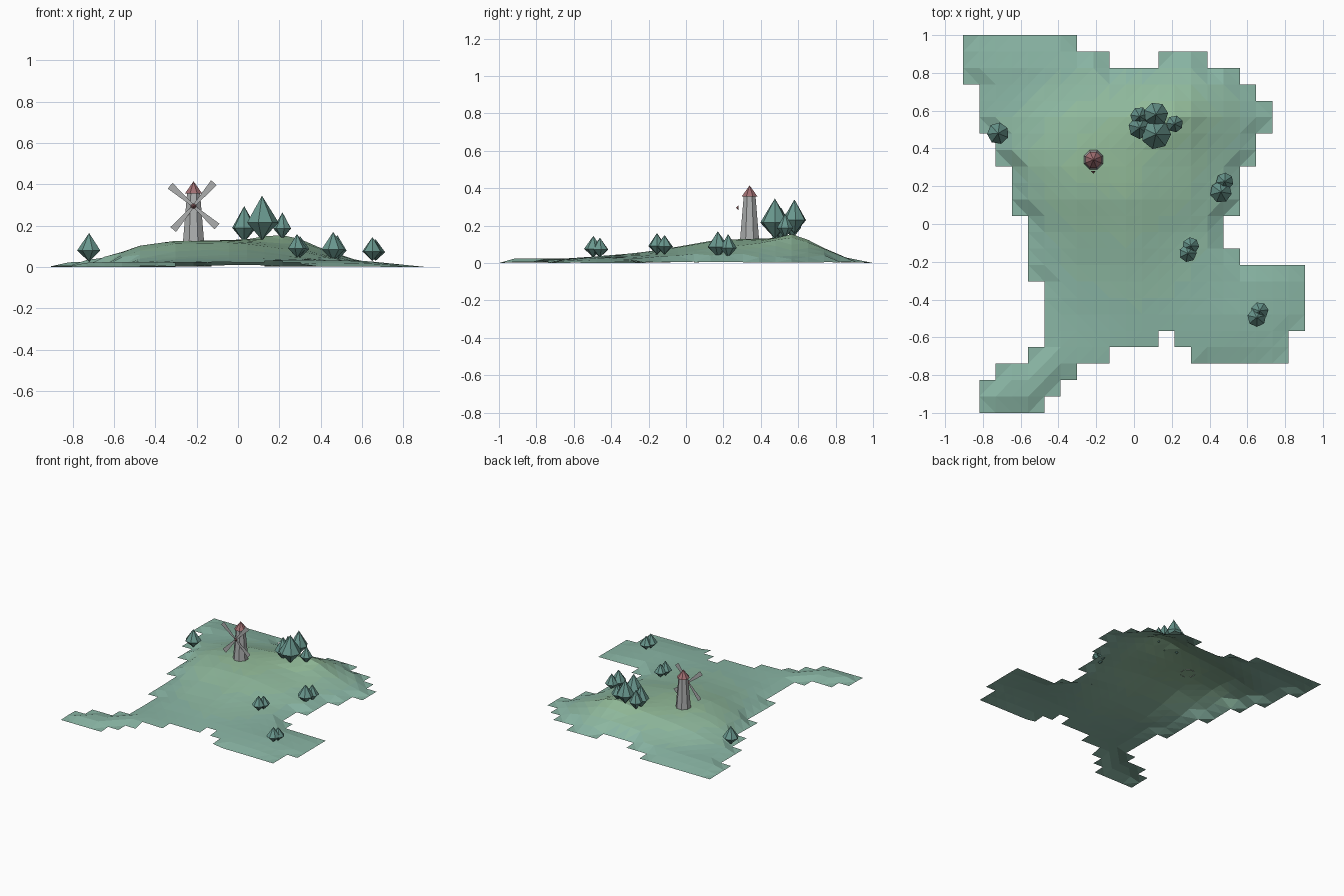
import bpy, bmesh
from math import sin, cos, pi, exp, radians
from mathutils import Matrix

if "Cube" in bpy.data.objects:
    bpy.data.objects.remove(bpy.data.objects["Cube"])


def material(name, rgb):
    m = bpy.data.materials.new(name)
    m.diffuse_color = (*rgb, 1)
    m.use_nodes = True
    m.node_tree.nodes["Principled BSDF"].inputs["Base Color"].default_value = m.diffuse_color
    return m


def finish(name, bm, mats=()):
    mesh = bpy.data.meshes.new(name)
    bm.to_mesh(mesh)
    bm.free()
    for m in mats:
        mesh.materials.append(m)
    ob = bpy.data.objects.new(name, mesh)
    bpy.context.collection.objects.link(ob)
    return ob


# Terrain height: coarse samples blended bilinearly, plus a small summit
XS = [-0.91, -0.62, -0.47, -0.3, 0, 0.3, 0.6, 0.91]
HEIGHTS = [
    (1.0, [0, 0, 0, 0, 0, 0, 0, 0]),
    (0.85, [.02, .03, .03, .03, .04, .03, .01, 0]),
    (0.7, [.02, .03, .045, .06, .09, .09, .02, 0]),
    (0.55, [.02, .045, .085, .11, .135, .13, .025, 0]),
    (0.35, [.015, .055, .11, .13, .13, .10, .015, 0]),
    (0.15, [0, .03, .085, .118, .122, .08, .015, 0]),
    (-0.05, [0, .01, .04, .075, .088, .05, .01, 0]),
    (-0.25, [0, 0, .02, .042, .057, .04, .02, .005]),
    (-0.5, [0, .01, .02, .025, .034, .033, .033, 0]),
    (-0.7, [.01, .02, .025, .025, .02, .018, .015, 0]),
    (-0.92, [.015, .025, .025, .015, 0, 0, 0, 0]),
    (-1.0, [0, 0, 0, 0, 0, 0, 0, 0]),
]


def height(x, y):
    i = max(k for k in range(len(XS) - 1) if k == 0 or XS[k] <= x)
    j = max(k for k in range(len(HEIGHTS) - 1) if k == 0 or HEIGHTS[k][0] >= y)
    (y0, a), (y1, b) = HEIGHTS[j], HEIGHTS[j + 1]
    u = (x - XS[i]) / (XS[i + 1] - XS[i])
    v = (y - y0) / (y1 - y0)
    z = (a[i] * (1 - u) + a[i + 1] * u) * (1 - v) + (b[i] * (1 - u) + b[i + 1] * u) * v
    return max(0, z + 0.03 * exp(-((x - .19) ** 2 + (y - .59) ** 2) / .012))


# Ground: stepped outline, cell spans per row from back to front
ROWS = [[(0, 7)], [(0, 9), (12, 15)], [(0, 17)], [(1, 18)], [(1, 19)], [(1, 19)],
        [(2, 18)], [(2, 18)], [(3, 17)], [(3, 17)], [(3, 17)], [(4, 16)], [(4, 16)],
        [(4, 17)], [(4, 21)], [(5, 21)], [(5, 21)], [(5, 21)], [(5, 12), (13, 20)],
        [(4, 9), (14, 20)], [(2, 7)], [(1, 6)], [(1, 5)]]
DX, DY = 1.81 / 21, 2 / 23
bm = bmesh.new()
grid = {}


def vert(c, r):
    if (c, r) not in grid:
        x, y = -0.905 + c * DX, 1 - r * DY
        grid[c, r] = bm.verts.new((x, y, height(x, y)))
    return grid[c, r]


for r, spans in enumerate(ROWS):
    for c0, c1 in spans:
        for c in range(c0, c1):
            bm.faces.new([vert(c, r), vert(c, r + 1), vert(c + 1, r + 1), vert(c + 1, r)])
# The rim dips to the water, except along the notched front bank
for v in bm.verts:
    bank = -.4 < v.co.x < .31 and -.76 < v.co.y < -.5
    if v.is_boundary and not bank:
        v.co.z *= .2
bmesh.ops.triangulate(bm, faces=bm.faces[:])
for f in bm.faces:
    f.material_index = min(3, int(f.calc_center_median().z / 0.04))
low, high = (.25, .46, .37), (.29, .50, .32)
greens = [material(f"grass_{k}", [a + (b - a) * k / 3 for a, b in zip(low, high)])
          for k in range(4)]
finish("ground", bm, greens)

# Trees: seven-sided double cones (x, y, base z, radius, height)
TREES = [(.116, .475, .13, .08, .215), (.116, .58, .155, .065, .185),
         (.03, .51, .12, .06, .175), (.03, .57, .13, .05, .15),
         (.215, .53, .135, .045, .13), (-.72, .48, .025, .058, .14),
         (.48, .225, .03, .047, .125), (.46, .17, .03, .058, .14),
         (.30, -.115, .045, .045, .105), (.285, -.155, .045, .047, .115),
         (.665, -.46, .03, .047, .105), (.65, -.495, .03, .05, .115)]
foliage = material("foliage", (.14, .31, .27))
for n, (x, y, z, rad, h) in enumerate(TREES):
    bm = bmesh.new()
    bot, top = bm.verts.new((x, y, z)), bm.verts.new((x, y, z + h))
    ring = [bm.verts.new((x + rad * cos(2 * pi * k / 7 + n), y + rad * sin(2 * pi * k / 7 + n),
                          z + .4 * h)) for k in range(7)]
    for a, b in zip(ring, ring[1:] + ring[:1]):
        bm.faces.new((a, b, top))
        bm.faces.new((b, a, bot))
    finish(f"tree_{n + 1}", bm, [foliage])

# Windmill
MX, MY = -.215, .34
red = material("roof_red", (.36, .16, .17))
stone = material("stone_grey", (.42, .43, .43))


def cone(name, r1, r2, depth, matrix, caps, mat):
    bm = bmesh.new()
    bmesh.ops.create_cone(bm, cap_ends=caps, segments=8, radius1=r1, radius2=r2,
                          depth=depth, matrix=matrix)
    finish(name, bm, [mat])


turn = Matrix.Rotation(pi / 8, 4, 'Z')
cone("mill_tower", .055, .034, .235, Matrix.Translation((MX, MY, .2425)) @ turn, False, stone)
cone("mill_roof", .046, 0, .06, Matrix.Translation((MX, MY, .385)) @ turn, True, red)
cone("sail_hub", .012, 0, .014,
     Matrix.Translation((MX, .273, .295)) @ Matrix.Rotation(pi / 2, 4, 'X'), True, red)

# Sails: four thin tapered blades
bm = bmesh.new()
for k in range(4):
    a = radians(49 + 90 * k)
    pts = [(.008, -.006), (.15, -.018), (.15, .018), (.008, .006)]
    bm.faces.new([bm.verts.new((MX + u * cos(a) - v * sin(a), .28,
                                .295 + u * sin(a) + v * cos(a))) for u, v in pts])
finish("sails", bm, [stone])
